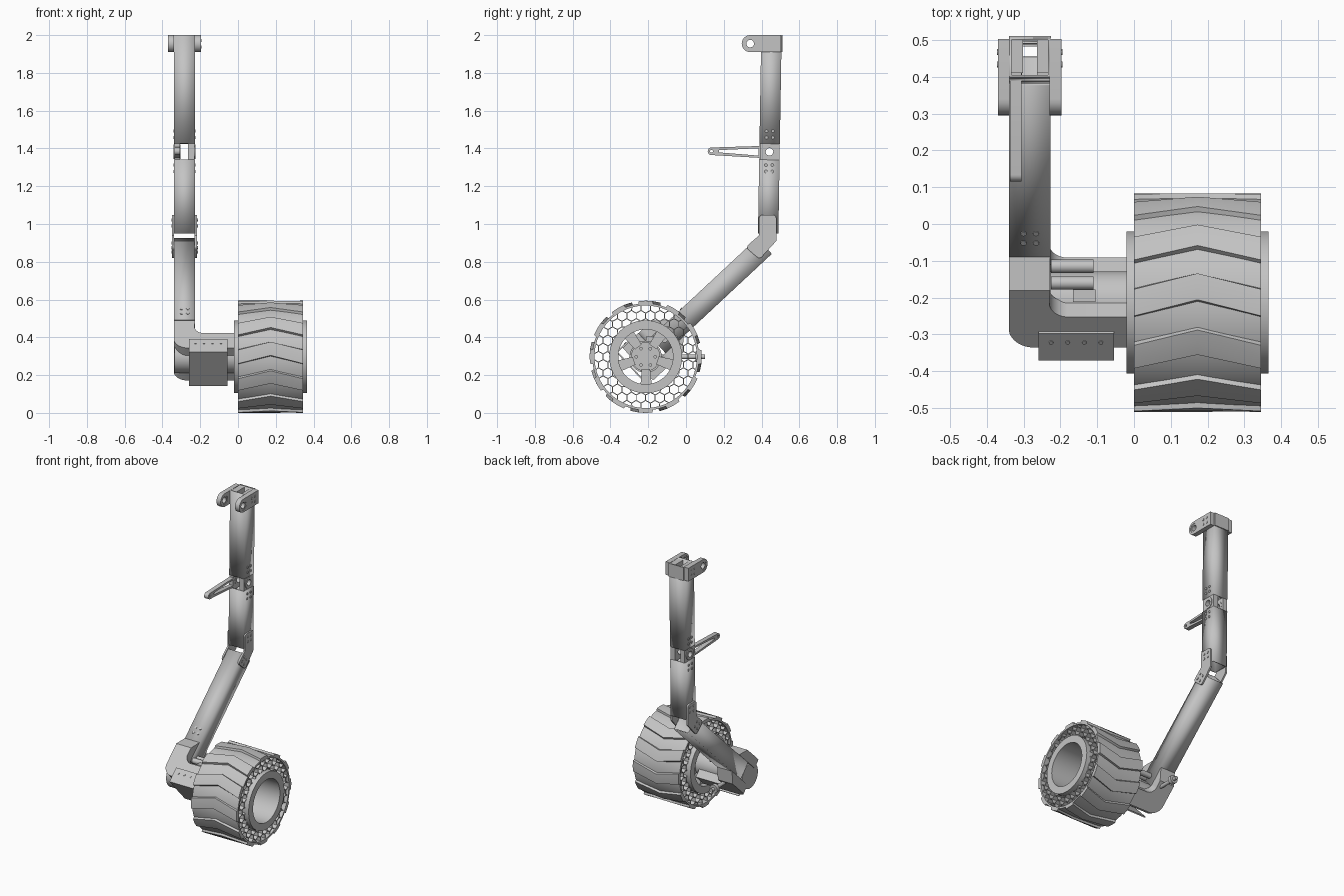
import bpy, bmesh, math
from mathutils import Matrix, Vector

if "Cube" in bpy.data.objects:
    bpy.data.objects.remove(bpy.data.objects["Cube"])

# one grey metal for everything
grey = bpy.data.materials.new("grey_metal")
grey.use_nodes = True
grey.diffuse_color = (0.55, 0.55, 0.55, 1)
grey.node_tree.nodes["Principled BSDF"].inputs["Base Color"].default_value = (0.55, 0.55, 0.55, 1)

AXLE = Vector((0, -0.2135, 0.297))
ARM = Matrix.Translation(AXLE) @ Matrix.Rotation(math.radians(43), 4, 'X')  # x, up the arm, arm front
SIDE = Matrix(((0, 0, 1, 0), (1, 0, 0, 0), (0, 1, 0, 0), (0, 0, 0, 1)))     # profile y, z; thickness x
HUB = Matrix.Translation(AXLE) @ SIDE
LEG_X = -0.283


def add(name, mesh):
    mesh.materials.clear()
    mesh.materials.append(grey)
    for p in mesh.polygons:
        p.use_smooth = True
    mesh.set_sharp_from_angle(angle=math.radians(30))
    ob = bpy.data.objects.new(name, mesh)
    bpy.context.collection.objects.link(ob)
    return ob


def finish(name, bm):
    bmesh.ops.recalc_face_normals(bm, faces=bm.faces)
    mesh = bpy.data.meshes.new(name)
    bm.to_mesh(mesh)
    bm.free()
    return add(name, mesh)


def put_box(bm, centre, size, frame=Matrix()):
    m = frame @ Matrix.Translation(centre) @ Matrix.Diagonal((*size, 1))
    return bmesh.ops.create_cube(bm, size=1, matrix=m)


def box(name, centre, size, frame=Matrix()):
    bm = bmesh.new()
    put_box(bm, centre, size, frame)
    return finish(name, bm)


def hollow(name, centre, size, frame, axis):
    """Thin-walled square tube, open at both ends of the axis."""
    bm = bmesh.new()
    put_box(bm, (0, 0, 0), size)
    ends = [f for f in bm.faces if abs(f.normal[axis]) > 0.9]
    bmesh.ops.delete(bm, geom=ends, context='FACES')
    bm.transform(frame @ Matrix.Translation(centre))
    ob = finish(name, bm)
    mod = ob.modifiers.new("wall", 'SOLIDIFY')
    mod.thickness, mod.offset = 0.009, -1


def put_rod(bm, r, a, b, segs=32):
    a, b = Vector(a), Vector(b)
    turn = (b - a).to_track_quat('Z', 'Y').to_matrix().to_4x4()
    bmesh.ops.create_cone(bm, cap_ends=True, segments=segs, radius1=r, radius2=r,
                          depth=(b - a).length, matrix=Matrix.Translation((a + b) / 2) @ turn)


def rods(name, r, pairs, frame=Matrix(), segs=32):
    bm = bmesh.new()
    for a, b in pairs:
        put_rod(bm, r, a, b, segs)
    bm.transform(frame)
    finish(name, bm)


def arc(cx, cy, r, a0, a1, n=12):
    return [(cx + r * math.cos(math.radians(a0 + (a1 - a0) * i / n)),
             cy + r * math.sin(math.radians(a0 + (a1 - a0) * i / n))) for i in range(n + 1)]


def circle(cx, cy, r, n=48):
    return arc(cx, cy, r, 0, 360, n)[:-1]


def plate(name, loops, lo, hi, frame=SIDE):
    """Flat outline with holes, given thickness from lo to hi."""
    cu = bpy.data.curves.new(name, 'CURVE')
    cu.dimensions, cu.fill_mode, cu.extrude = '2D', 'BOTH', (hi - lo) / 2
    for loop in loops:
        sp = cu.splines.new('POLY')
        sp.points.add(len(loop) - 1)
        for p, (x, y) in zip(sp.points, loop):
            p.co = (x, y, 0, 1)
        sp.use_cyclic_u = True
    tmp = bpy.data.objects.new(name + "_outline", cu)
    bpy.context.collection.objects.link(tmp)
    deps = bpy.context.evaluated_depsgraph_get()
    mesh = bpy.data.meshes.new_from_object(tmp.evaluated_get(deps))
    bpy.data.objects.remove(tmp)
    bm = bmesh.new()
    bm.from_mesh(mesh)
    bmesh.ops.remove_doubles(bm, verts=bm.verts, dist=1e-5)
    bm.transform(frame @ Matrix.Translation((0, 0, (lo + hi) / 2)))
    return finish(name, bm)


# tyre shell, rim and its flanges
plate("tyre_shell", [circle(0, 0, 0.283, 96), circle(0, 0, 0.271, 96)], 0, 0.345, HUB)
plate("rim", [circle(0, 0, 0.193, 72), circle(0, 0, 0.145, 72)], -0.02, 0.365, HUB)

# chevron treads
bm = bmesh.new()
for k in range(12):
    rings = []
    for x, lag in ((0, 0), (0.1725, -8.5), (0.345, 0)):
        ring = []
        for r, off in ((0.28, -8), (0.297, -7), (0.297, 0), (0.297, 7), (0.28, 8)):
            t = math.radians(90 + 30 * k + lag + off)
            ring.append(bm.verts.new((x, AXLE.y + r * math.cos(t), AXLE.z + r * math.sin(t))))
        rings.append(ring)
    for a, b in zip(rings, rings[1:]):
        for i in range(5):
            j = (i + 1) % 5
            bm.faces.new((a[i], a[j], b[j], b[i]))
    bm.faces.new(rings[0])
    bm.faces.new(rings[-1])
finish("treads", bm)

# honeycomb web between rim and tyre
bm = bmesh.new()
PITCH, R_IN, R_OUT = 0.05, 0.19, 0.274
seen = set()
for row in range(-8, 9):
    for col in range(-8, 9):
        cy, cz = (col + 0.5 * (row % 2)) * PITCH, row * PITCH * 0.866
        pts = [Vector(p) for p in arc(cy, cz, PITCH / math.sqrt(3), 30, 390, 6)]
        for a, b in zip(pts, pts[1:]):
            mid = (a + b) / 2
            key = (round(mid.x, 3), round(mid.y, 3))
            if key in seen or not any(R_IN < p.length < R_OUT for p in (a, b)):
                continue
            seen.add(key)
            a, b = (p.normalized() * min(max(p.length, R_IN), R_OUT) for p in (a, b))
            d, mid = b - a, (a + b) / 2
            turn = Matrix.Translation((mid.x, mid.y, 0.1725)) @ Matrix.Rotation(math.atan2(d.y, d.x), 4, 'Z')
            put_box(bm, (0, 0, 0), (d.length + 0.003, 0.005, 0.33), HUB @ turn)
finish("honeycomb", bm)

# hub with bolt holes, five spokes, axle
holes = [circle(*arc(0, 0, 0.05, 0, 360, 6)[i], 0.007, 12) for i in range(6)]
plate("hub", [circle(0, 0, 0.077)] + holes, 0.02, 0.1, HUB)
for k in range(5):
    turn = HUB @ Matrix.Rotation(math.radians(55 + 72 * k), 4, 'Z')
    plate("spoke", [[(0.065, -0.022), (0.15, -0.03), (0.15, 0.03), (0.065, 0.022)]], 0.02, 0.15, turn)
rods("axle", 0.035, [((-0.02, 0, 0), (0.09, 0, 0))], Matrix.Translation(AXLE))

# motor between two bent fork plates
rods("motor", 0.085, [((-0.335, 0, 0), (0.02, 0, 0))], Matrix.Translation(AXLE), 64)
fork = [(-0.34, 0.223)] + arc(-0.27, 0.013, 0.07, 180, 270) + [(-0.01, -0.057), (-0.01, 0.057)] \
    + arc(-0.18, 0.107, 0.05, 270, 180) + [(-0.228, 0.223)]
for name, side in (("front_fork", 1), ("rear_fork", -1)):
    lo, hi = sorted((0.057 * side, 0.118 * side))
    ob = plate(name, [fork], lo, hi, Matrix())
    for v in ob.data.vertices:
        if v.co.y > 0.2 and abs(v.co.z) > 0.1:
            v.co.y = 0.155
    ob.data.transform(ARM)

# bent guard plate with its bolts
box("guard_top", (-0.157, -0.046, 0.122), (0.205, 0.098, 0.008), ARM)
box("guard_front", (-0.157, -0.094, 0.003), (0.205, 0.008, 0.246), ARM)
rods("guard_bolts", 0.006, [((-0.225 + 0.045 * i, -0.03, 0.12), (-0.225 + 0.045 * i, -0.03, 0.129))
                            for i in range(4)], ARM, 12)

# cable connectors and rear sensor
rods("connectors", 0.018, [((-0.225, -0.115, 0.39), (-0.11, -0.115, 0.39)),
                           ((-0.225, -0.16, 0.395), (-0.11, -0.16, 0.395))])
box("connector_block", (-0.135, -0.195, 0.385), (0.06, 0.035, 0.04))
rods("sensor_rod", 0.012, [((-0.26, -0.15, 0.297), (-0.26, 0.1, 0.297))])
rods("sensor_collar", 0.028, [((-0.26, 0.05, 0.297), (-0.26, 0.075, 0.297))])

# lower arm and the two leg tubes
hollow("lower_arm", (LEG_X, 0.475, 0), (0.112, 0.77, 0.114), ARM, 1)
LEAN = Matrix.Translation((LEG_X, 0.435, 0.95)) @ Matrix.Rotation(math.radians(-0.95), 4, 'X')
hollow("middle_leg", (0, 0, 0.195), (0.112, 0.108, 0.39), LEAN, 2)
hollow("upper_leg", (0, 0, 0.762), (0.112, 0.108, 0.574), LEAN, 2)
rods("arm_bolts", 0.008, [((LEG_X + dx, u, 0.05), (LEG_X + dx, u, 0.06))
                          for dx in (-0.017, 0.017) for u in (0.275, 0.31)], ARM, 12)

# knee plates joining arm and leg
knee = arc(0.405, 1.03, 0.018, 180, 90, 4) + arc(0.46, 1.03, 0.018, 90, 0, 4) \
    + [(0.478, 0.91)] + arc(0.388, 0.838, 0.018, 315, 225, 4) + arc(0.342, 0.877, 0.018, 225, 135, 4) \
    + [(0.387, 0.94)]
for name, lo in (("right_knee_plate", -0.35), ("left_knee_plate", -0.229)):
    plate(name, [knee], lo, lo + 0.012)

# middle joint: lever on one side, link plate on the other, bearings in both
JY, JZ = 0.442, 1.382
lever = arc(0.135, 1.385, 0.02, 260, 95) + [(0.39, 1.413), (0.39, 1.43), (0.495, 1.43),
                                            (0.495, 1.33), (0.39, 1.33), (0.39, 1.35)]
slot = [(0.175, 1.391), (0.385, 1.401), (0.385, 1.362), (0.175, 1.379)]
plate("lever", [lever, slot, circle(0.135, 1.385, 0.008, 16), circle(JY, JZ, 0.022)], -0.337, -0.306)
link = [(0.392, 1.43), (0.495, 1.43), (0.495, 1.33), (0.392, 1.33)]
plate("link_plate", [link, circle(JY, JZ, 0.022)], -0.264, -0.23)
for lo in (-0.342, -0.264):
    plate("joint_bearing", [circle(JY, JZ, 0.038), circle(JY, JZ, 0.02)], lo, lo + 0.038)

# top mounting lugs with bearings
lug = arc(0.34, 1.955, 0.045, 270, 90) + [(0.502, 2.0), (0.502, 1.91)]
for name, lo, hi in (("right_lug", -0.37, -0.338), ("left_lug", -0.23, -0.197)):
    plate(name, [lug, circle(0.34, 1.955, 0.03)], lo, hi)
    plate(name + "_bearing", [circle(0.34, 1.955, 0.031), circle(0.34, 1.955, 0.02)], lo + 0.003, hi - 0.003)
for x in (-0.318, -0.248):
    box("lug_spacer", (x, 0.455, 1.955), (0.032, 0.09, 0.075))
box("lug_back_plate", (LEG_X, 0.508, 1.955), (0.114, 0.006, 0.09))


# side bolts, two by two, on both sides of each joint
def bolt_group(name, cy, cz, reach, spread=0.017, tilt=0):
    pairs = []
    for a in (45, 135, 225, 315):
        y, z = arc(cy, cz, spread * 1.4, a + tilt, a + tilt, 1)[0]
        pairs += [((LEG_X + s * (reach - 0.01), y, z), (LEG_X + s * reach, y, z)) for s in (-1, 1)]
    rods(name, 0.008, pairs, segs=12)


bolt_group("upper_joint_bolts", 0.443, 1.475, 0.059)
bolt_group("lower_joint_bolts", 0.44, 1.295, 0.059)
bolt_group("knee_top_bolts", 0.435, 1.005, 0.07)
bolt_group("knee_low_bolts", 0.378, 0.875, 0.07, 0.017, 43)
bolt_group("lug_bolts", 0.45, 1.955, 0.0885)
